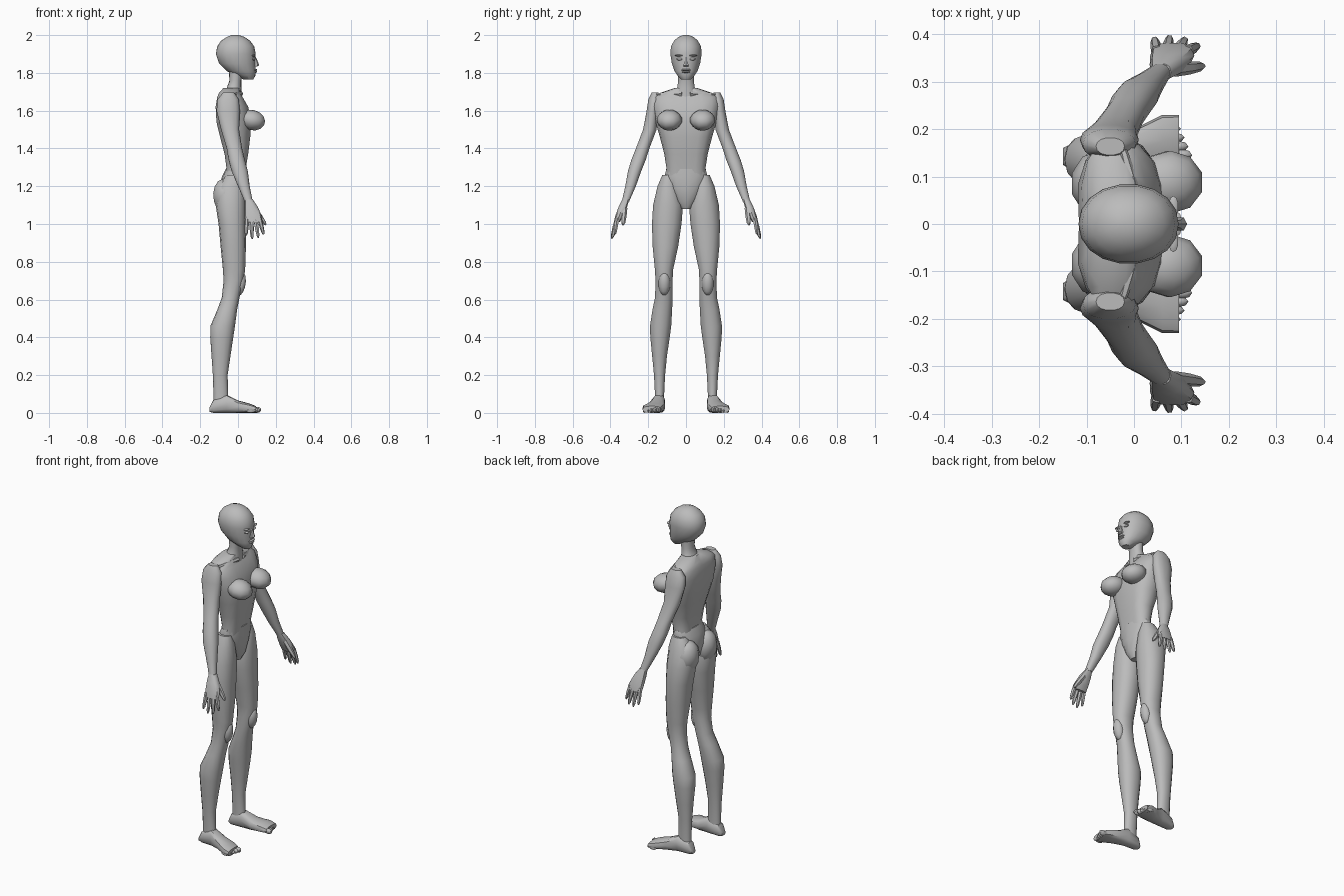
import bpy, bmesh, math
from mathutils import Vector, Matrix

cube = bpy.data.objects.get("Cube")
if cube:
    bpy.data.objects.remove(cube, do_unlink=True)

grey = bpy.data.materials.new("plain grey")
grey.use_nodes = True
colour = (.5, .5, .5, 1)
grey.diffuse_color = colour
grey.node_tree.nodes["Principled BSDF"].inputs["Base Color"].default_value = colour


def finish(name, bm, angle=40):
    """Turn a bmesh into a shaded object."""
    bmesh.ops.recalc_face_normals(bm, faces=bm.faces)
    mesh = bpy.data.meshes.new(name)
    bm.to_mesh(mesh)
    bm.free()
    mesh.materials.append(grey)
    obj = bpy.data.objects.new(name, mesh)
    bpy.context.collection.objects.link(obj)
    bpy.ops.object.select_all(action="DESELECT")
    obj.select_set(True)
    bpy.context.view_layer.objects.active = obj
    bpy.ops.object.shade_smooth_by_angle(angle=math.radians(angle))
    return obj


def loft(name, rows, axis="z", side=1, sides=14, power=2.2, groove=0):
    """Skin rounded sections; each row is position, low/high, low/high."""
    bm = bmesh.new()
    rings = []
    for t, a0, a1, b0, b1 in rows:
        ring = []
        for i in range(sides):
            angle = math.tau * i / sides
            c, s = math.cos(angle), math.sin(angle)
            u = math.copysign(abs(c) ** (2 / power), c)
            v = math.copysign(abs(s) ** (2 / power), s)
            a = (a0 + a1) / 2 + u * (a1 - a0) / 2
            b = (b0 + b1) / 2 + v * (b1 - b0) / 2
            if i in (0, sides // 2):
                a -= math.copysign(groove, c)
            point = (a, b * side, t) if axis == "z" else (t, a * side, b)
            ring.append(bm.verts.new(point))
        rings.append(ring)
    for low, high in zip(rings, rings[1:]):
        for i in range(sides):
            j = (i + 1) % sides
            bm.faces.new((low[i], low[j], high[j], high[i]))
    bm.faces.new(rings[0])
    bm.faces.new(rings[-1])
    return finish(name, bm)


def centred(rows):
    """Give both sides of the body the same half width."""
    return [(z, back, front, -half, half) for z, back, front, half in rows]


def blob(name, centre, radii, side=1, tilt=0, detail=10):
    """Low ball stretched to the radii, pitched about the y axis."""
    bm = bmesh.new()
    bmesh.ops.create_uvsphere(bm, u_segments=detail, v_segments=detail - 3, radius=1)
    matrix = (Matrix.Translation((centre[0], centre[1] * side, centre[2]))
              @ Matrix.Rotation(tilt, 4, "Y") @ Matrix.Diagonal((*radii, 1)))
    bmesh.ops.transform(bm, matrix=matrix, verts=bm.verts)
    return finish(name, bm)


def digit(name, start, end, thick, side):
    """Tapering finger in two bones with a blunt tip."""
    start, end = Vector(start), Vector(end)
    start.y *= side
    end.y *= side
    bm = bmesh.new()
    turn = (end - start).to_track_quat("Z", "Y")
    rings = []
    for part, size in ((0, 1), (.5, .95), (.88, .7), (1, .3)):
        middle = start.lerp(end, part)
        rings.append([bm.verts.new(middle + turn @ Vector((
            math.cos(math.tau * i / 6), math.sin(math.tau * i / 6), 0)) * thick * size)
            for i in range(6)])
    for low, high in zip(rings, rings[1:]):
        for i in range(6):
            j = (i + 1) % 6
            bm.faces.new((low[i], low[j], high[j], high[i]))
    bm.faces.new(rings[0])
    bm.faces.new(rings[-1])
    return finish(name, bm)


# Head, neck and trunk
loft("head", centred([
    (1.765, .03, .08, .025), (1.785, -.01, .092, .045), (1.81, -.06, .094, .062),
    (1.85, -.1, .092, .076), (1.9, -.117, .094, .084), (1.94, -.11, .086, .081),
    (1.97, -.09, .064, .064), (1.99, -.06, .035, .042), (2, -.035, .005, .015)]),
    sides=18, power=2.1)
loft("neck", centred([
    (1.67, -.09, .02, .075), (1.72, -.06, .018, .048),
    (1.76, -.045, .018, .042), (1.82, -.05, .03, .045)]))
loft("torso", centred([
    (1.2, -.08, .035, .11), (1.3, -.065, .045, .104), (1.37, -.075, .058, .115),
    (1.46, -.1, .07, .138), (1.54, -.12, .075, .162), (1.62, -.124, .06, .178),
    (1.67, -.115, .03, .178), (1.693, -.105, .015, .14), (1.72, -.08, .01, .06)]),
    sides=16, power=2.5, groove=.008)
loft("pelvis", centred([
    (1.08, -.05, .015, .025), (1.12, -.085, .035, .06), (1.19, -.1, .045, .1),
    (1.25, -.085, .044, .118), (1.29, -.065, .042, .106)]))

# Face
loft("nose", centred([
    (1.833, .08, .1, .014), (1.84, .08, .112, .016),
    (1.86, .08, .105, .01), (1.885, .08, .094, .007)]), sides=6)
for name, height, width in (("upper_lip", 1.816, .027), ("lower_lip", 1.806, .023)):
    blob(name, (.09, 0, height), (.012, width, .006))

for label, side in (("left", 1), ("right", -1)):
    # Eyelids and brow
    blob(label + "_eyelid", (.083, .033, 1.873), (.01, .017, .007), side)
    blob(label + "_brow", (.083, .036, 1.892), (.011, .024, .005), side)

    # Bust, seat and collarbone
    blob(label + "_breast", (.074, .088, 1.55), (.074, .068, .054), side, .25)
    blob(label + "_buttock", (-.07, .085, 1.145), (.064, .072, .095), side, -.1)
    digit(label + "_collarbone", (.015, .02, 1.69), (-.025, .165, 1.685), .013, side)

    # Leg from hip to ankle
    loft(label + "_leg", [
        (.05, -.13, -.05, .115, .165), (.1, -.13, -.052, .115, .165),
        (.2, -.133, -.055, .11, .17), (.3, -.14, -.04, .1, .18),
        (.4, -.147, -.025, .085, .19), (.46, -.146, -.016, .077, .192),
        (.55, -.108, -.004, .072, .178), (.61, -.086, .008, .07, .165),
        (.7, -.076, .03, .07, .162), (.76, -.08, .038, .067, .166),
        (.88, -.092, .042, .04, .178), (1, -.103, .042, .022, .182),
        (1.1, -.118, .042, .014, .176), (1.2, -.11, .035, .04, .152),
        (1.26, -.06, .02, .06, .126)], side=side)
    blob(label + "_kneecap", (.012, .115, .685), (.03, .032, .065), side, .15)

    # Foot and toes
    loft(label + "_foot", [
        (-.15, .125, .16, .005, .03), (-.13, .112, .17, 0, .07),
        (-.06, .11, .178, 0, .096), (0, .11, .2, 0, .066),
        (.06, .118, .23, 0, .05), (.095, .13, .23, 0, .036)],
        axis="x", side=side, sides=12, power=2.8)
    for i in range(5):
        size = .016 - .0015 * i
        blob(f"{label}_toe_{i + 1}", (.1 - .008 * i, .145 + .0185 * i, size),
             (.024, size * .85, size), side, detail=8)

    # Arm from shoulder to wrist
    loft(label + "_arm", [
        (1.12, .035, .078, .3, .34), (1.2, 0, .062, .265, .322),
        (1.28, -.034, .052, .236, .308), (1.34, -.05, .036, .212, .29),
        (1.4, -.06, .022, .193, .266), (1.5, -.09, .006, .155, .228),
        (1.6, -.114, .01, .145, .209), (1.66, -.108, .004, .135, .2),
        (1.695, -.08, -.02, .145, .182)], side=side)

    # Palm, four fingers and thumb
    loft(label + "_palm", [
        (1.01, .038, .125, .35, .382), (1.04, .034, .127, .333, .376),
        (1.09, .033, .105, .311, .358), (1.13, .036, .078, .3, .338)],
        side=side, sides=10, power=2.6)
    tips = [(.135, .376, .945), (.108, .39, .927), (.075, .394, .922), (.043, .39, .94)]
    for i, tip in enumerate(tips):
        digit(f"{label}_finger_{i + 1}", (.114 - .022 * i, .365, 1.03), tip, .012, side)
    digit(label + "_thumb", (.085, .325, 1.085), (.147, .333, .995), .015, side)
